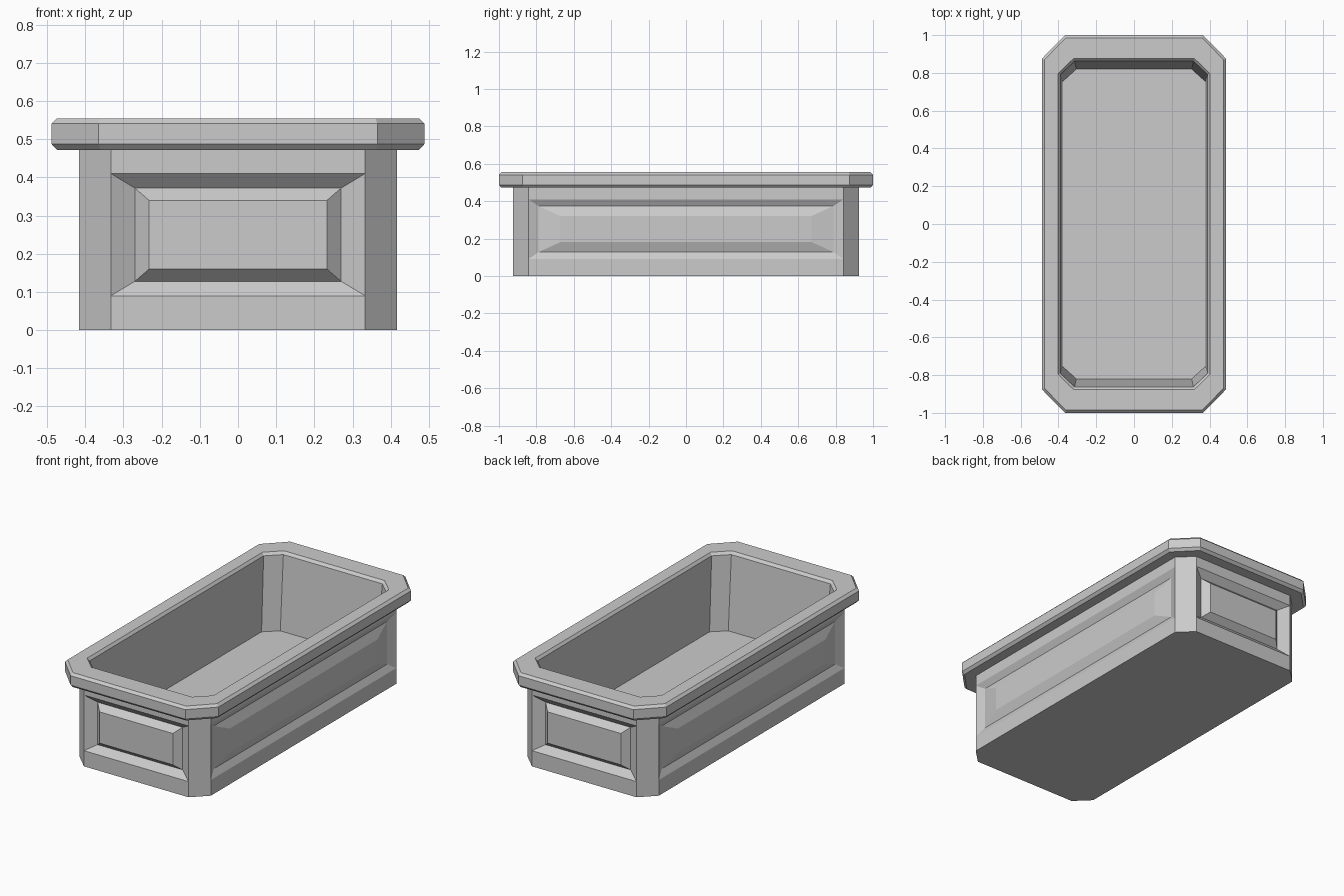
import bpy, bmesh
from mathutils import Vector

if "Cube" in bpy.data.objects:
    bpy.data.objects.remove(bpy.data.objects["Cube"])


def octagon(bm, hx, hy, cx, cy, z):
    """Ring of a rectangle with cut corners, counter-clockwise."""
    pts = [(-cx, -hy), (cx, -hy), (hx, -cy), (hx, cy),
           (cx, hy), (-cx, hy), (-hx, cy), (-hx, -cy)]
    return [bm.verts.new((x, y, z)) for x, y in pts]


def bridge(bm, a, b):
    n = len(a)
    return [bm.faces.new((a[i], a[(i + 1) % n], b[(i + 1) % n], b[i])) for i in range(n)]


def finish(bm, name):
    mesh = bpy.data.meshes.new(name)
    bm.to_mesh(mesh)
    bm.free()
    obj = bpy.data.objects.new(name, mesh)
    bpy.context.collection.objects.link(obj)
    return obj


def raised_panel(bm, face, loops):
    """Replace a wall face by stepped loops of (half width, z low, z high, depth)."""
    ring = list(face.verts)
    normal = face.normal.copy()
    mid = face.calc_center_median()
    along = (ring[1].co - ring[0].co).normalized()
    bm.faces.remove(face)
    for w, z0, z1, depth in loops:
        base = Vector((mid.x, mid.y, 0)) - normal * depth
        new = [bm.verts.new(base + along * s + Vector((0, 0, z)))
               for s, z in ((-w, z0), (w, z0), (w, z1), (-w, z1))]
        bridge(bm, ring, new)
        ring = new
    bm.faces.new(ring)


def loft(bm, sections):
    rings = [octagon(bm, *s) for s in sections]
    bands = [bridge(bm, a, b) for a, b in zip(rings, rings[1:])]
    return rings, bands


BODY = (0.417, 0.925, 0.333, 0.843)
LIP = (0.39, 0.862, 0.315, 0.79, 0.54)

# Outer body with recessed, raised panels on all four sides
bm = bmesh.new()
rings, bands = loft(bm, [BODY + (z,) for z in (0, 0.09, 0.41, 0.472)])
bm.faces.new(rings[0][::-1])
bm.normal_update()
end_panel = [(0.27, 0.128, 0.372, 0.035), (0.233, 0.16, 0.34, 0.0)]
side_panel = [(0.788, 0.128, 0.374, 0.02), (0.67, 0.182, 0.32, 0.0)]
for i, panel in ((0, end_panel), (2, side_panel), (4, end_panel), (6, side_panel)):
    raised_panel(bm, bands[1][i], panel)
finish(bm, "body")

# Overhanging rim with bevelled edges
bm = bmesh.new()
loft(bm, [BODY + (0.472,),
          (0.474, 0.986, 0.36, 0.87, 0.472),
          (0.488, 1.0, 0.365, 0.875, 0.487),
          (0.488, 1.0, 0.365, 0.875, 0.541),
          (0.474, 0.986, 0.36, 0.87, 0.555),
          (0.402, 0.876, 0.32, 0.797, 0.555),
          LIP])
finish(bm, "rim")

# Tapered inner basin with flat floor
bm = bmesh.new()
rings, _ = loft(bm, [LIP, (0.378, 0.82, 0.305, 0.754, 0.12)])
bm.faces.new(rings[-1])
finish(bm, "basin")
